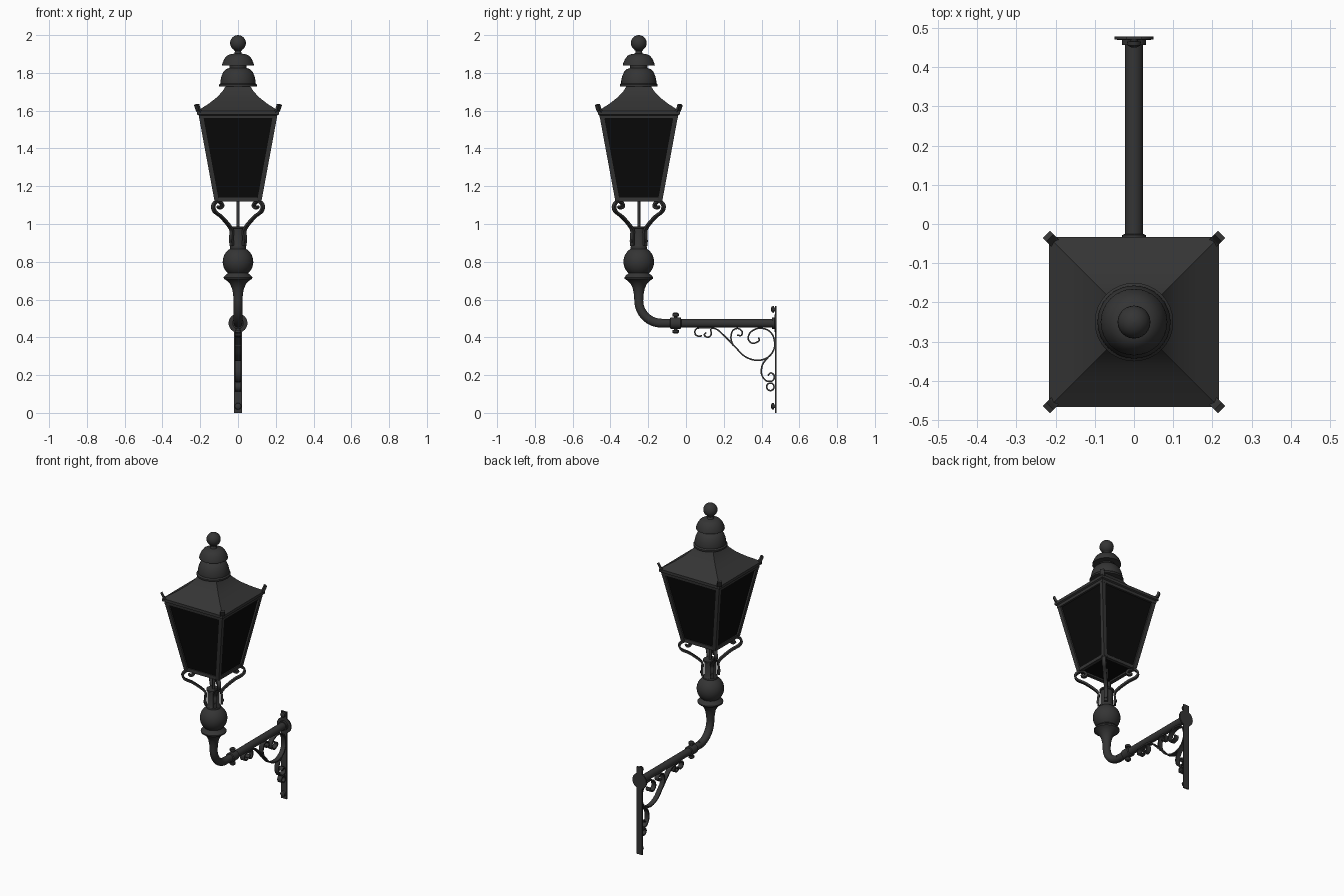
import bpy, bmesh, math
from mathutils import Vector, Matrix

if "Cube" in bpy.data.objects:
    bpy.data.objects.remove(bpy.data.objects["Cube"])

CY = -0.25          # lantern axis
R2 = math.sqrt(2)


def material(name, v):
    m = bpy.data.materials.new(name)
    m.diffuse_color = (v, v, v, 1)
    m.use_nodes = True
    m.node_tree.nodes["Principled BSDF"].inputs["Base Color"].default_value = m.diffuse_color
    return m


IRON = material("dark iron", 0.035)
GLASS = material("black glass", 0.003)


def finish(name, bm, mat=IRON, angle=35):
    bmesh.ops.recalc_face_normals(bm, faces=bm.faces)
    me = bpy.data.meshes.new(name)
    bm.to_mesh(me)
    bm.free()
    me.materials.append(mat)
    ob = bpy.data.objects.new(name, me)
    bpy.context.collection.objects.link(ob)
    bpy.ops.object.select_all(action='DESELECT')
    ob.select_set(True)
    bpy.context.view_layer.objects.active = ob
    bpy.ops.object.shade_smooth_by_angle(angle=math.radians(angle))
    return ob


def lathe(name, profile, segs=32, loc=(0, CY, 0), axis=(0, 0, 1), mat=IRON):
    """Spin (radius, height) points; segs=4 gives a square (radius = half width)."""
    bm = bmesh.new()
    k, off = (R2, math.pi / 4) if segs == 4 else (1, 0)
    rot = Vector((0, 0, 1)).rotation_difference(Vector(axis)).to_matrix()
    rings = []
    for r, h in profile:
        ring = []
        for i in range(segs):
            a = off + 2 * math.pi * i / segs
            p = Vector((r * k * math.cos(a), r * k * math.sin(a), h))
            ring.append(bm.verts.new(Vector(loc) + rot @ p))
        rings.append(ring)
    for a, b in zip(rings, rings[1:]):
        for i in range(segs):
            j = (i + 1) % segs
            bm.faces.new((a[i], a[j], b[j], b[i]))
    bm.faces.new(rings[0])
    bm.faces.new(rings[-1])
    return finish(name, bm, mat)


def spline(pts, n=6):
    """Catmull-Rom samples through 2D points."""
    p = [Vector(q) for q in pts]
    p = [2 * p[0] - p[1]] + p + [2 * p[-1] - p[-2]]
    out = []
    for a, b, c, d in zip(p, p[1:], p[2:], p[3:]):
        for i in range(n):
            t = i / n
            out.append(0.5 * (2 * b + (c - a) * t + (2 * a - 5 * b + 4 * c - d) * t * t
                              + (3 * b - a - 3 * c + d) * t ** 3))
    return out + [p[-2]]


def ribbon(name, pts, thick, width, origin=(0, 0, 0), direction=(0, 1, 0), smooth=True):
    """Flat bar following (u, z) points in the upright plane along direction."""
    bm = bmesh.new()
    path = spline(pts) if smooth else [Vector(p) for p in pts]
    d = Vector(direction).normalized()
    side = d.cross(Vector((0, 0, 1))) * width / 2
    rings = []
    for i, p in enumerate(path):
        t = (path[min(i + 1, len(path) - 1)] - path[max(i - 1, 0)]).normalized()
        n = Vector((-t.y, t.x)) * thick / 2
        ring = []
        for s, w in ((1, 1), (1, -1), (-1, -1), (-1, 1)):
            q = p + n * s
            ring.append(bm.verts.new(Vector(origin) + d * q.x + Vector((0, 0, q.y)) + side * w))
        rings.append(ring)
    for a, b in zip(rings, rings[1:]):
        for i in range(4):
            j = (i + 1) % 4
            bm.faces.new((a[i], a[j], b[j], b[i]))
    bm.faces.new(rings[0])
    bm.faces.new(rings[-1])
    return finish(name, bm)


def bar(name, p, q, s):
    """Square bar with level ends from p to q."""
    bm = bmesh.new()
    bmesh.ops.create_cube(bm, size=1)
    for v in bm.verts:
        c = Vector(q if v.co.z > 0 else p)
        v.co = c + Vector((v.co.x * s, v.co.y * s, 0))
    return finish(name, bm)


def ball(r, zc, a0=-80, a1=80, n=12):
    return [(r * math.cos(math.radians(a0 + (a1 - a0) * i / n)),
             zc + r * math.sin(math.radians(a0 + (a1 - a0) * i / n))) for i in range(n + 1)]


# Wall plate, boss and bolts
bm = bmesh.new()
bmesh.ops.create_cube(bm, size=1, matrix=Matrix.Translation((0, 0.474, 0.2825))
                      @ Matrix.Diagonal((0.04, 0.008, 0.565, 1)))
finish("wall_plate", bm)
lathe("wall_boss", [(0.05, 0), (0.05, 0.008), (0.03, 0.009), (0.03, 0.022)], 32,
      (0, 0.478, 0.475), (0, -1, 0))
for z in (0.035, 0.548):
    lathe("wall_bolt", [(0.01, 0), (0.01, 0.006), (0.018, 0.007), (0.016, 0.017), (0.007, 0.022)],
          16, (0, 0.472, z), (0, -1, 0))

# Horizontal arm and collar with clamping screws
lathe("arm", [(0.023, 0), (0.023, 0.605)], 24, (0, -0.13, 0.475), (0, 1, 0))
lathe("arm_collar", [(0.023, 0), (0.03, 0.003), (0.03, 0.057), (0.023, 0.06)], 24,
      (0, -0.085, 0.475), (0, 1, 0))
for s in (1, -1):
    lathe("collar_screw", [(0.009, 0.02), (0.009, 0.035), (0.017, 0.037), (0.017, 0.05),
                           (0.009, 0.056)], 12, (0, -0.055, 0.475), (0, 0, s))

# Elbow between arm and post
bm = bmesh.new()
rings = []
for i in range(17):
    a = math.pi / 2 * i / 16
    out = Vector((0, -math.cos(a), -math.sin(a)))
    c = Vector((0, -0.13, 0.595)) + out * 0.12
    rings.append([bm.verts.new(c + 0.0235 * (out * math.cos(t) + Vector((1, 0, 0)) * math.sin(t)))
                  for t in (2 * math.pi * j / 24 for j in range(24))])
for a, b in zip(rings, rings[1:]):
    for j in range(24):
        bm.faces.new((a[j], a[(j + 1) % 24], b[(j + 1) % 24], b[j]))
finish("elbow", bm)

# Scrollwork under the arm
scrolls = {
    "scroll_main": [(0.085, 0.41), (0.07, 0.405), (0.05, 0.415), (0.05, 0.44), (0.075, 0.45),
                    (0.15, 0.447), (0.19, 0.42), (0.255, 0.355), (0.31, 0.3), (0.375, 0.278),
                    (0.435, 0.295), (0.468, 0.345), (0.462, 0.405), (0.43, 0.44), (0.38, 0.447),
                    (0.34, 0.425), (0.33, 0.39), (0.352, 0.368), (0.385, 0.38), (0.385, 0.4)],
    "scroll_small": [(0.13, 0.445), (0.133, 0.415), (0.115, 0.4), (0.097, 0.412), (0.107, 0.426)],
    "scroll_upper": [(0.25, 0.355), (0.238, 0.395), (0.247, 0.435), (0.275, 0.447),
                     (0.298, 0.43), (0.292, 0.41), (0.27, 0.412)],
    "scroll_lower": [(0.435, 0.295), (0.405, 0.255), (0.4, 0.205), (0.425, 0.17), (0.458, 0.17),
                     (0.468, 0.195), (0.45, 0.212), (0.433, 0.197)],
    "scroll_ring": [(0.447 + 0.02 * math.cos(i * math.pi / 4), 0.138 + 0.02 * math.sin(i * math.pi / 4))
                    for i in range(9)],
}
for name, pts in scrolls.items():
    ribbon(name, pts, 0.008, 0.03)

# Turned post with ball
lathe("post", [(0.0235, 0.595), (0.026, 0.63), (0.032, 0.66), (0.044, 0.685), (0.062, 0.702),
               (0.075, 0.71), (0.076, 0.718), (0.066, 0.73), (0.055, 0.738)]
      + ball(0.081, 0.8, -48, 58) + [(0.043, 0.88), (0.036, 0.89), (0.036, 0.975),
                                      (0.043, 0.978), (0.043, 0.988)])
lathe("gas_pipe", [(0.008, 0.98), (0.008, 1.13)], 12)

# Parts on the four corners: support arms, bolts, corner bars, roof ears
support = [(0.034, 0.885), (0.035, 0.93), (0.037, 0.975), (0.085, 1.035), (0.122, 1.065),
           (0.131, 1.095), (0.115, 1.118), (0.092, 1.113), (0.084, 1.095), (0.096, 1.084),
           (0.105, 1.094)]
ear = [(0.19, 1.588), (0.208, 1.6), (0.219, 1.632)]
for sx in (1, -1):
    for sy in (1, -1):
        d = (sx, sy, 0)
        ribbon("support_arm", [(u * R2, z) for u, z in support], 0.012, 0.022, (0, CY, 0), d)
        ribbon("roof_ear", [(u * R2, z) for u, z in ear], 0.014, 0.026, (0, CY, 0), d)
        lathe("support_bolt", [(0.009, 0.045), (0.009, 0.06)], 8, (0, CY, 0.91), d)
        bar("corner_bar", (sx * 0.112, CY + sy * 0.112, 1.125),
            (sx * 0.196, CY + sy * 0.196, 1.58), 0.026)

# Lantern glass and rails
lathe("glass", [(0.115, 1.13), (0.197, 1.575)], 4, mat=GLASS)
for i in range(4):
    d = Matrix.Rotation(i * math.pi / 2, 3, 'Z') @ Vector((1, 0, 0))
    t = Vector((-d.y, d.x, 0))
    ribbon("bottom_rail", [(-0.122, 1.13), (0.122, 1.13)], 0.022, 0.022,
           Vector((0, CY, 0)) + d * 0.113, t, False)
lathe("top_rail", [(0.19, 1.558), (0.206, 1.558), (0.208, 1.575), (0.217, 1.58),
                   (0.217, 1.598), (0.2, 1.603)], 4)

# Swept roof and stacked vent cap
lathe("roof", [(0.217, 1.597), (0.155, 1.637), (0.11, 1.672), (0.08, 1.705), (0.062, 1.735)], 4)
lathe("vent_cap", [(0.06, 1.728), (0.1, 1.728), (0.1, 1.738), (0.093, 1.745), (0.093, 1.758),
                   (0.088, 1.782), (0.078, 1.805), (0.063, 1.82), (0.046, 1.826), (0.046, 1.838),
                   (0.085, 1.838), (0.083, 1.85), (0.073, 1.873), (0.06, 1.89), (0.045, 1.898),
                   (0.02, 1.902), (0.016, 1.915), (0.022, 1.92)])
lathe("finial_ball", ball(0.042, 1.958, -85, 88), 24)
